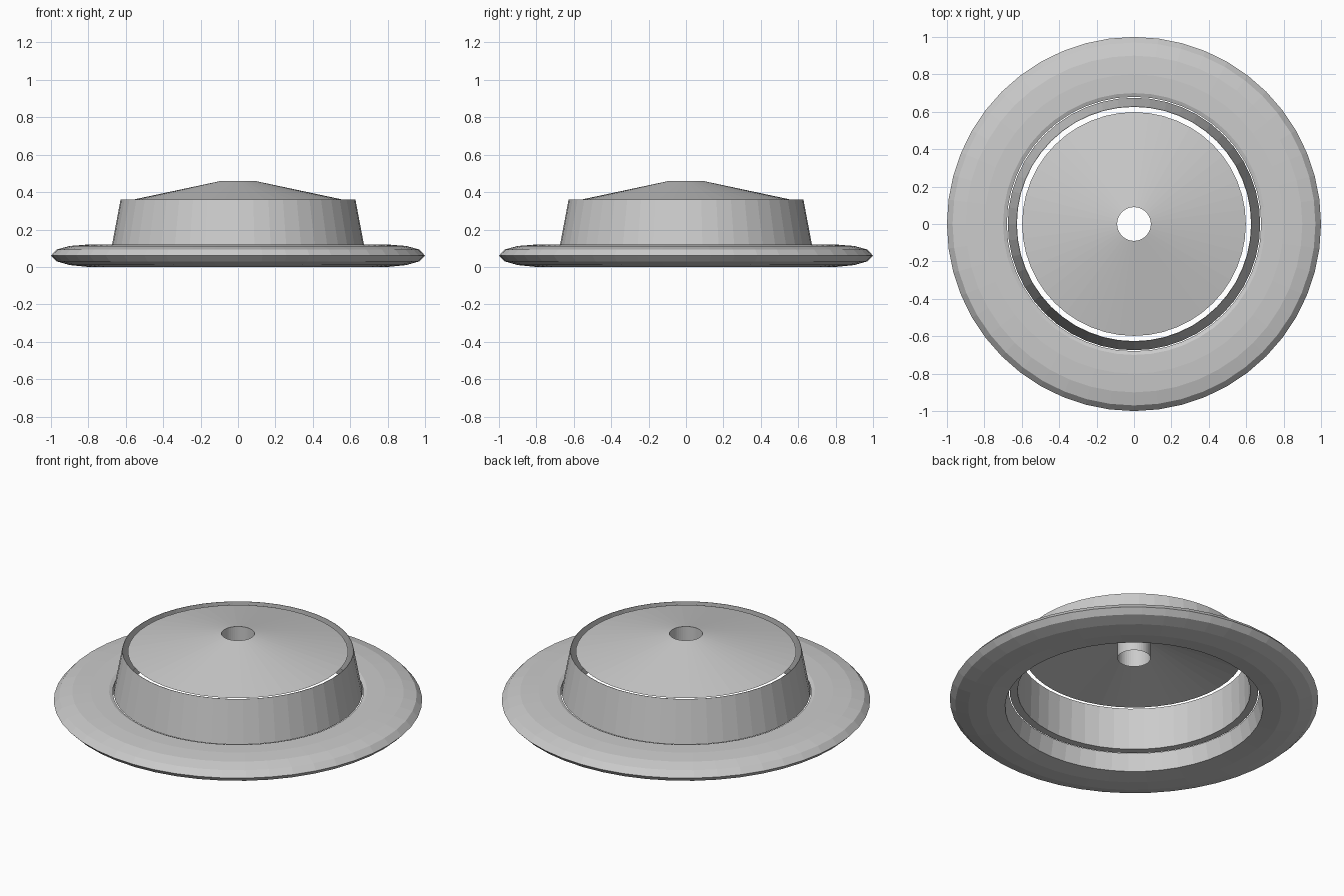
import bpy, bmesh, math

if "Cube" in bpy.data.objects:
    bpy.data.objects.remove(bpy.data.objects["Cube"])


def lathe(name, profile, sides=48, closed=False):
    """Spin an (r, z) profile around the z axis with flat facets."""
    bm = bmesh.new()
    rings = []
    for r, z in profile:
        rings.append([bm.verts.new((r * math.cos(2 * math.pi * i / sides),
                                    r * math.sin(2 * math.pi * i / sides), z))
                      for i in range(sides)])
    pairs = list(zip(rings, rings[1:]))
    if closed:
        pairs.append((rings[-1], rings[0]))
    for a, b in pairs:
        for i in range(sides):
            j = (i + 1) % sides
            bm.faces.new((a[i], a[j], b[j], b[i]))
    if closed:
        bmesh.ops.recalc_face_normals(bm, faces=bm.faces)
    mesh = bpy.data.meshes.new(name)
    bm.to_mesh(mesh)
    bm.free()
    obj = bpy.data.objects.new(name, mesh)
    bpy.context.collection.objects.link(obj)
    return obj


# Wide rounded brim
lathe("brim", [(0.70, 0.01), (0.80, 0.0), (0.90, 0.01), (0.97, 0.03),
               (1.0, 0.06), (0.97, 0.093), (0.90, 0.112), (0.80, 0.12),
               (0.70, 0.12), (0.68, 0.112)], closed=True)

# Tapered band, thin at the top
lathe("band", [(0.675, 0.11), (0.628, 0.36), (0.626, 0.36), (0.632, 0.11)],
      closed=True)

# Loose conical cap with a short tube in the middle
lathe("cap", [(0.598, 0.352), (0.09, 0.46), (0.09, 0.315)])
